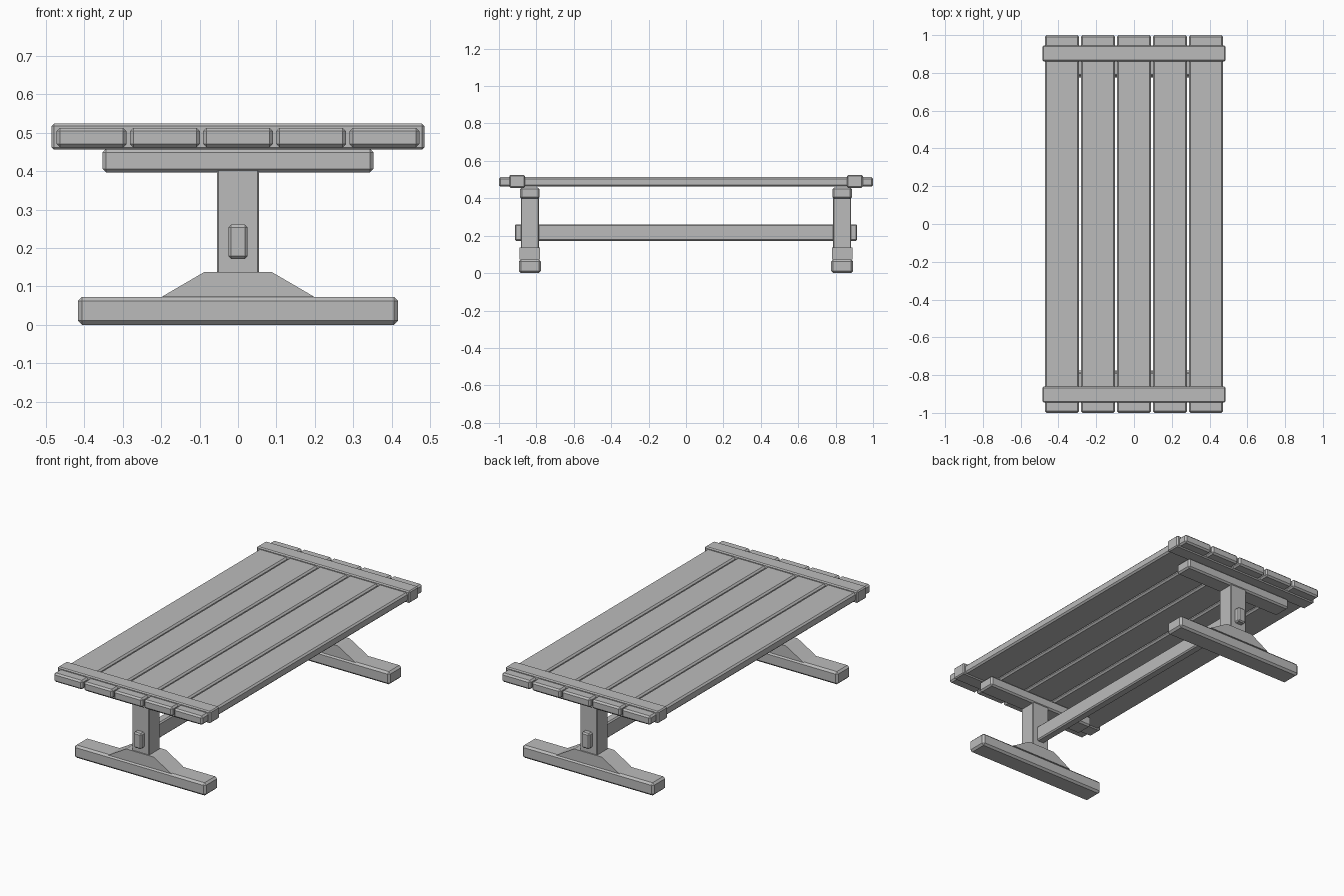
import bpy, bmesh

if "Cube" in bpy.data.objects:
    bpy.data.objects.remove(bpy.data.objects["Cube"])

grey = bpy.data.materials.new("plain grey")
grey.diffuse_color = (0.5, 0.5, 0.5, 1)
grey.use_nodes = True
grey.node_tree.nodes["Principled BSDF"].inputs["Base Color"].default_value = grey.diffuse_color


def finish(name, bm, bevel=0.0):
    if bevel:
        bmesh.ops.bevel(bm, geom=bm.edges[:], offset=bevel, segments=1,
                        affect='EDGES', clamp_overlap=True)
    bmesh.ops.recalc_face_normals(bm, faces=bm.faces[:])
    mesh = bpy.data.meshes.new(name)
    bm.to_mesh(mesh)
    bm.free()
    mesh.materials.append(grey)
    obj = bpy.data.objects.new(name, mesh)
    bpy.context.collection.objects.link(obj)
    return obj


def box(name, x, y, z, bevel=0.0):
    """Chamfered box given as (min, max) on each axis."""
    bm = bmesh.new()
    bmesh.ops.create_cube(bm, size=1)
    for v in bm.verts:
        for i, (lo, hi) in enumerate((x, y, z)):
            v.co[i] = lo if v.co[i] < 0 else hi
    return finish(name, bm, bevel)


def prism(name, profile, y):
    """Front profile in x, z extruded along y."""
    bm = bmesh.new()
    face = bm.faces.new([bm.verts.new((px, y[0], pz)) for px, pz in profile])
    ext = bmesh.ops.extrude_face_region(bm, geom=[face])
    for v in ext["geom"]:
        if isinstance(v, bmesh.types.BMVert):
            v.co.y = y[1]
    return finish(name, bm)


# Table top planks
for i in range(5):
    cx = (i - 2) * 0.1905
    box(f"plank_{i + 1}", (cx - 0.091, cx + 0.091), (-1, 1), (0.462, 0.513), 0.009)

# Stretcher running through both legs
box("stretcher", (-0.025, 0.025), (-0.915, 0.915), (0.172, 0.261), 0.007)

# End battens and trestle legs, front and back
for side, s in (("front", -1), ("back", 1)):
    def span(center, half):
        return (s * center - half, s * center + half)

    box(f"{side}_batten", (-0.485, 0.485), span(0.903, 0.042), (0.456, 0.524), 0.006)
    box(f"{side}_top_beam", (-0.353, 0.353), span(0.835, 0.052), (0.397, 0.458), 0.009)
    box(f"{side}_post", (-0.055, 0.055), span(0.835, 0.048), (0.07, 0.41), 0.004)
    prism(f"{side}_foot_brace",
          [(-0.2, 0.072), (0.2, 0.072), (0.087, 0.138), (-0.087, 0.138)],
          span(0.835, 0.055))
    box(f"{side}_foot", (-0.417, 0.417), span(0.835, 0.059), (0, 0.073), 0.011)
